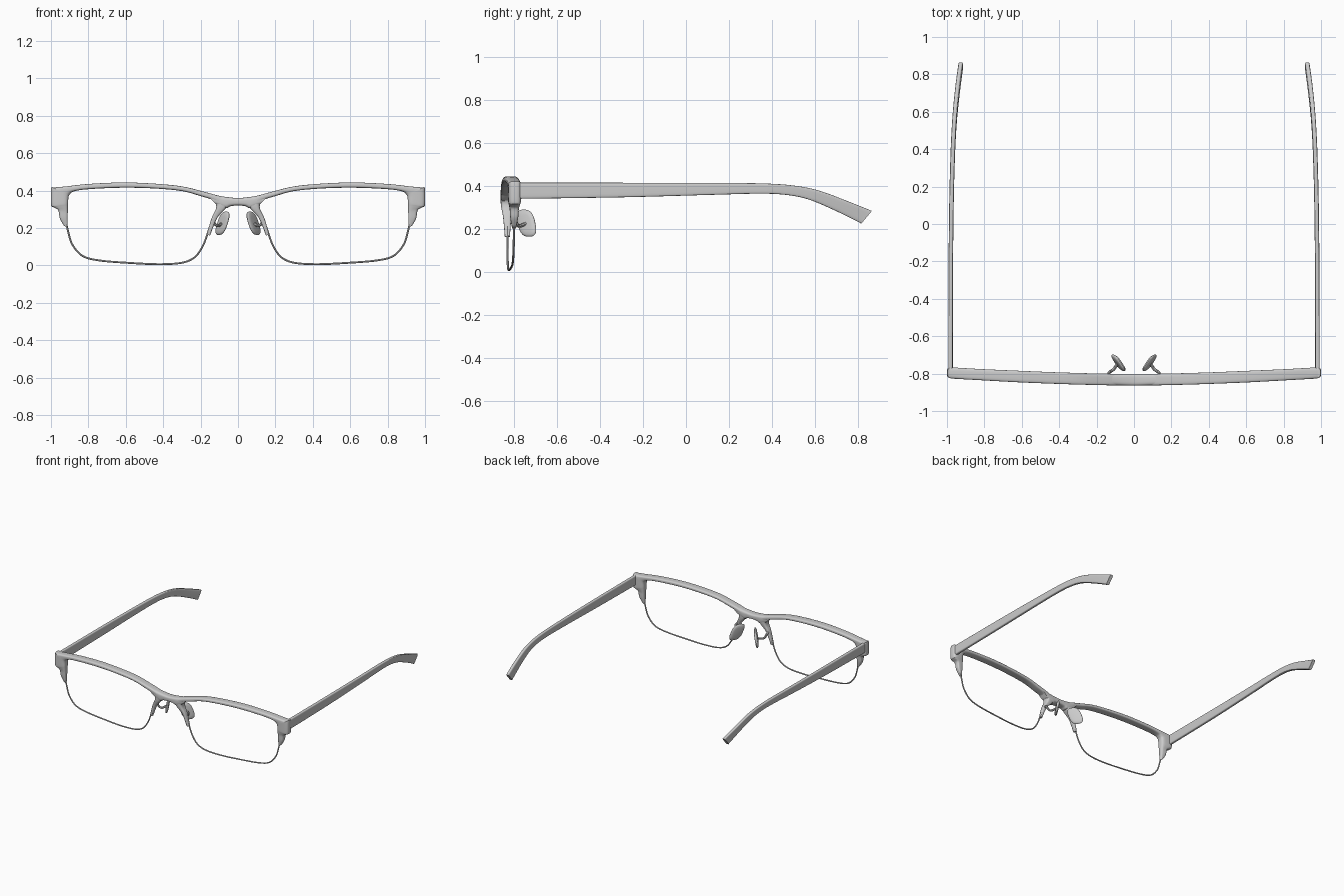
import bpy, bmesh
from math import cos, sin, tau, copysign
from mathutils import Vector as V

if "Cube" in bpy.data.objects:
    bpy.data.objects.remove(bpy.data.objects["Cube"])


def catmull(rows, steps):
    """Smoothly interpolate rows of numbers."""
    out = []
    for i in range(len(rows) - 1):
        a, b, c, d = (rows[max(0, min(len(rows) - 1, i + k))] for k in (-1, 0, 1, 2))
        for s in range(steps):
            t = s / steps
            out.append([0.5 * (2 * q + (r - p) * t + (2 * p - 5 * q + 4 * r - w) * t * t
                               + (3 * q - p - 3 * r + w) * t ** 3)
                        for p, q, r, w in zip(a, b, c, d)])
    return out + [list(rows[-1])]


def loft(name, stations, power, mirror=True, n=24):
    """Skin superellipse sections; each station is edge P, edge Q, half-depth vector."""
    bm = bmesh.new()
    rings = []
    for st in stations:
        p, q, h = V(st[:3]), V(st[3:6]), V(st[6:9])
        ring = []
        for k in range(n):
            a = tau * (k + 0.5) / n
            ca = copysign(abs(cos(a)) ** (2 / power), cos(a))
            sa = copysign(abs(sin(a)) ** (2 / power), sin(a))
            ring.append(bm.verts.new((p + q) / 2 + (q - p) / 2 * ca + h * sa))
        rings.append(ring)
    for r, s in zip(rings, rings[1:]):
        for k in range(n):
            bm.faces.new((r[k], r[(k + 1) % n], s[(k + 1) % n], s[k]))
    bm.faces.new(rings[0])
    bm.faces.new(rings[-1])
    bmesh.ops.recalc_face_normals(bm, faces=bm.faces)
    me = bpy.data.meshes.new(name)
    bm.to_mesh(me)
    bm.free()
    finish(bpy.data.objects.new(name, me), mirror)


def finish(ob, mirror):
    bpy.context.collection.objects.link(ob)
    bpy.ops.object.select_all(action='DESELECT')
    ob.select_set(True)
    bpy.context.view_layer.objects.active = ob
    if ob.type == 'CURVE':
        bpy.ops.object.convert(target='MESH')
        ob = bpy.context.object
    bpy.ops.object.shade_smooth_by_angle(angle=0.7)
    if mirror:
        ob.modifiers.new("Mirror", 'MIRROR').use_mirror_merge = False


def tube(name, pts, radius):
    cu = bpy.data.curves.new(name, 'CURVE')
    cu.dimensions = '3D'
    cu.bevel_depth = radius
    cu.bevel_resolution = 2
    cu.use_fill_caps = True
    sp = cu.splines.new('POLY')
    sp.points.add(len(pts) - 1)
    for pt, co in zip(sp.points, pts):
        pt.co = (*co, 1)
    finish(bpy.data.objects.new(name, cu), True)


def bow(x):
    """Depth of the gently curved front at a given x."""
    return -0.833 + 0.038 * abs(x) ** 1.6


def front(rows, steps):
    """Rows of inner x, z, outer x, z, half depth, bent along the front curve."""
    return [(a, bow(a), b, c, bow(c), d, 0, e, 0) for a, b, c, d, e in catmull(rows, steps)]


# Half rim: nose pillar, brow bar, end piece and outer foot in one strip
rim = [(.167, .163, .149, .16, .012), (.142, .25, .113, .25, .019), (.119, .30, .066, .304, .028),
       (.119, .328, .05, .343, .030), (.138, .35, .095, .368, .031), (.20, .370, .18, .393, .031),
       (.30, .397, .30, .422, .031), (.45, .411, .45, .437, .031), (.62, .415, .62, .443, .031),
       (.80, .407, .80, .435, .030), (.875, .396, .92, .422, .030), (.897, .382, .985, .416, .030),
       (.906, .365, .999, .412, .030), (.908, .335, 1.0, .325, .029), (.909, .315, .988, .311, .026),
       (.910, .285, .962, .295, .021), (.911, .25, .952, .25, .018), (.912, .20, .931, .212, .010)]
loft("half_rim", front(rim, 6), 3.6)

# Bridge joining both rims
side = [(.115, .325, .18, .390, .029), (.066, .305, .10, .372, .031), (.04, .316, .05, .364, .031)]
left = [(-a, b, -c, d, e) for a, b, c, d, e in side]
loft("bridge", front(left + [(0, .32, 0, .36, .031)] + side[::-1], 6), 3.6, mirror=False)

# Thin lower lens wire
wire = [(.150, .21), (.166, .16), (.19, .10), (.232, .043), (.30, .014), (.42, .006), (.58, .013),
        (.74, .026), (.83, .05), (.885, .11), (.908, .18), (.920, .235)]
tube("lower_wire", [(x, bow(x), z) for x, z in catmull(wire, 6)], .005)

# Temples: top y, z, bottom y, z, centre x
temple = [(-.79, .413, -.79, .338, .981), (-.3, .413, -.3, .345, .980), (.1, .412, .1, .356, .976),
          (.35, .410, .33, .362, .970), (.5, .400, .46, .357, .964), (.62, .376, .57, .335, .956),
          (.75, .328, .69, .285, .943), (.85, .288, .80, .231, .929), (.864, .281, .815, .222, .927)]
loft("temple", [(x, a, b, x, c, d, .012, 0, 0) for a, b, c, d, x in catmull(temple, 6)], 5)

# Nose pads: thin rounded plates
c, v = V((.083, -.742, .225)), V((.020, .012, -.063))
u = V((.5, .8, 0)).normalized() * .048
nrm = u.cross(v).normalized()
loft("nose_pad", [(*(c + nrm * o - v * s), *(c + nrm * o + v * s), *(u * s))
                  for o, s in ((-.010, .6), (-.008, .85), (-.004, .97), (0, 1), (.004, .97),
                               (.008, .85), (.010, .6))], 2.8)

# Wire arms carrying the pads
arm = [(.132, -.825, .25), (.134, -.797, .245), (.125, -.788, .222), (.107, -.775, .212), (.086, -.742, .224)]
tube("pad_arm", catmull(arm, 5), .008)
